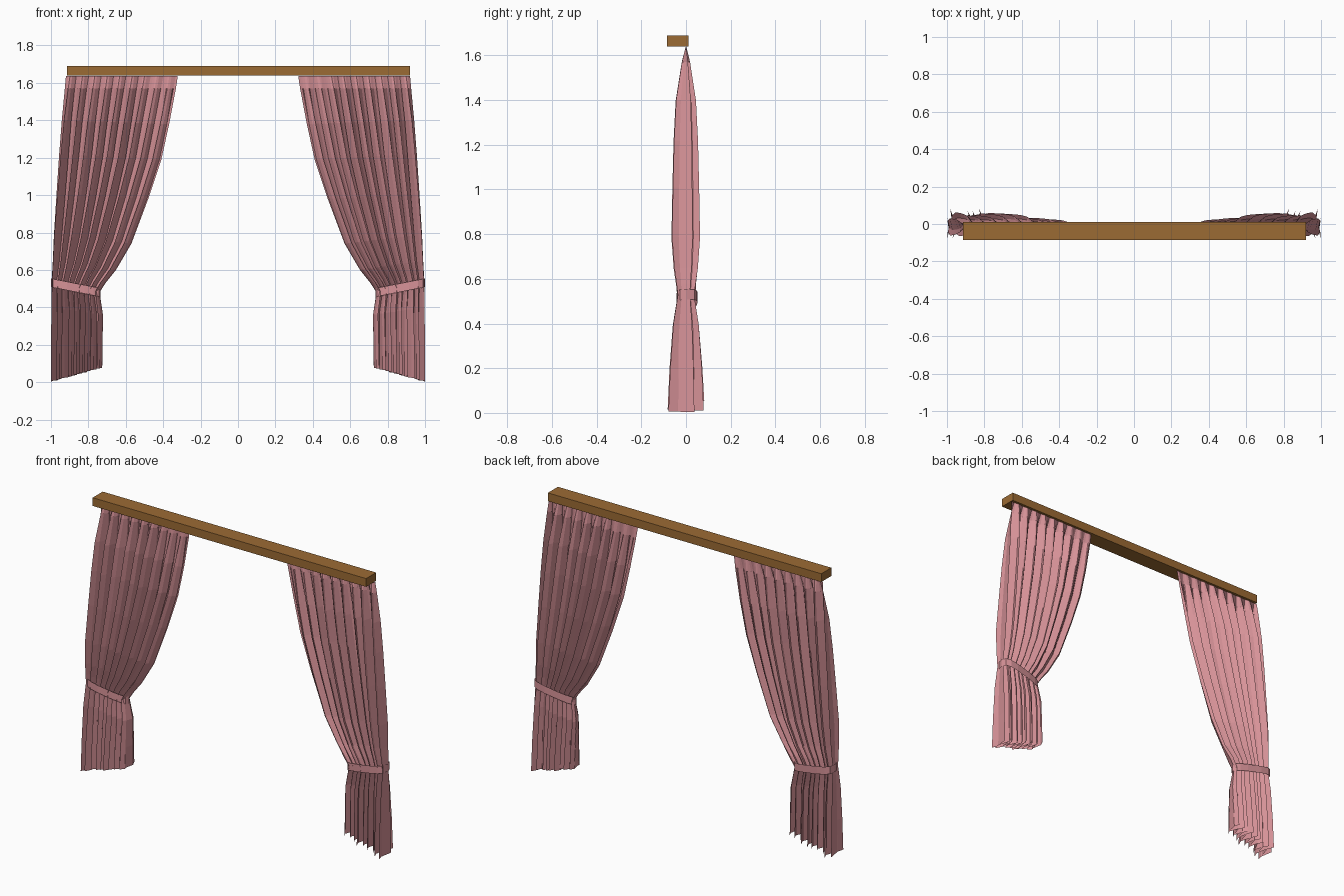
import bpy, math, random

if "Cube" in bpy.data.objects:
    bpy.data.objects.remove(bpy.data.objects["Cube"])

random.seed(4)


def material(name, col):
    m = bpy.data.materials.new(name)
    m.diffuse_color = (*col, 1)
    m.use_nodes = True
    m.node_tree.nodes["Principled BSDF"].inputs["Base Color"].default_value = m.diffuse_color
    return m


pink = material("dusty pink fabric", (0.68, 0.29, 0.315))
wood = material("brown wood", (0.33, 0.145, 0.034))


def make(name, verts, faces, mat, mirror=True):
    me = bpy.data.meshes.new(name)
    me.from_pydata(verts, [], faces)
    me.materials.append(mat)
    ob = bpy.data.objects.new(name, me)
    bpy.context.collection.objects.link(ob)
    if mirror:
        mod = ob.modifiers.new("other_side", 'MIRROR')
        mod.use_mirror_merge = False
    return ob


# Wooden pelmet rail
bpy.ops.mesh.primitive_cube_add(size=1, location=(0.002, -0.037, 1.665))
rail = bpy.context.object
rail.name = "curtain_rail"
rail.scale = (1.834, 0.096, 0.05)
rail.data.materials.append(wood)

# Curtain rows: inner z, outer z, inner x, outer x, fold depth
ROWS = [
    (1.637, 1.637, 0.322, 0.920, 0.002),
    (1.570, 1.570, 0.332, 0.926, 0.018),
    (1.380, 1.400, 0.368, 0.942, 0.044),
    (1.190, 1.220, 0.410, 0.956, 0.053),
    (0.980, 1.010, 0.480, 0.970, 0.058),
    (0.740, 0.790, 0.570, 0.984, 0.062),
    (0.600, 0.650, 0.652, 0.990, 0.052),
    (0.530, 0.580, 0.708, 0.994, 0.042),
    (0.480, 0.530, 0.740, 0.996, 0.036),
    (0.360, 0.400, 0.722, 0.998, 0.056),
    (0.200, 0.200, 0.724, 0.999, 0.070),
    (0.080, 0.004, 0.726, 1.000, 0.078),
]
FOLDS, STEPS = 9, 6
N = FOLDS * STEPS
depth = [random.uniform(0.7, 1.08) for _ in range(2 * FOLDS + 1)]
lean = [random.uniform(-0.25, 0.25) for _ in range(2 * FOLDS + 1)]

verts, faces = [], []
for zi, zo, xi, xo, amp in ROWS:
    for i in range(N + 1):
        u = i / N
        a = 2 * math.pi * i / STEPS
        k = min(int(2 * i / STEPS), 2 * FOLDS)
        fall = min(1, 0.55 + 0.9 * u) if zi > 0.55 else 1
        # pleats bulge sideways so that neighbouring folds overlap
        side = (0.5 * math.sin(2 * a) + lean[k]) * amp * 0.35
        x = xi + (xo - xi) * u + side
        x = max(xi, min(xo, x))
        y = amp * fall * depth[k] * math.sin(a + 0.5)
        verts.append((x, y, zi + (zo - zi) * u))
for r in range(len(ROWS) - 1):
    for i in range(N):
        p = r * (N + 1) + i
        faces.append((p, p + N + 1, p + N + 2, p + 1))
make("curtains", verts, faces, pink)

# Tie-back bands: a tilted flattened loop round each gathered curtain
M = 14
verts, faces = [], []
for top in (0, 1):
    for i in range(M):
        a = 2 * math.pi * i / M
        c, s = math.cos(a), math.sin(a)
        cx = math.copysign(abs(c) ** 0.7, c)
        sy = math.copysign(abs(s) ** 0.6, s)
        x = 0.867 + 0.133 * cx
        y = 0.005 + (0.043 + 0.012 * cx) * sy
        verts.append((x, y, 0.482 + 0.026 * cx + 0.046 * top))
for i in range(M):
    j = (i + 1) % M
    faces.append((i, j, M + j, M + i))
make("tie_backs", verts, faces, pink)
